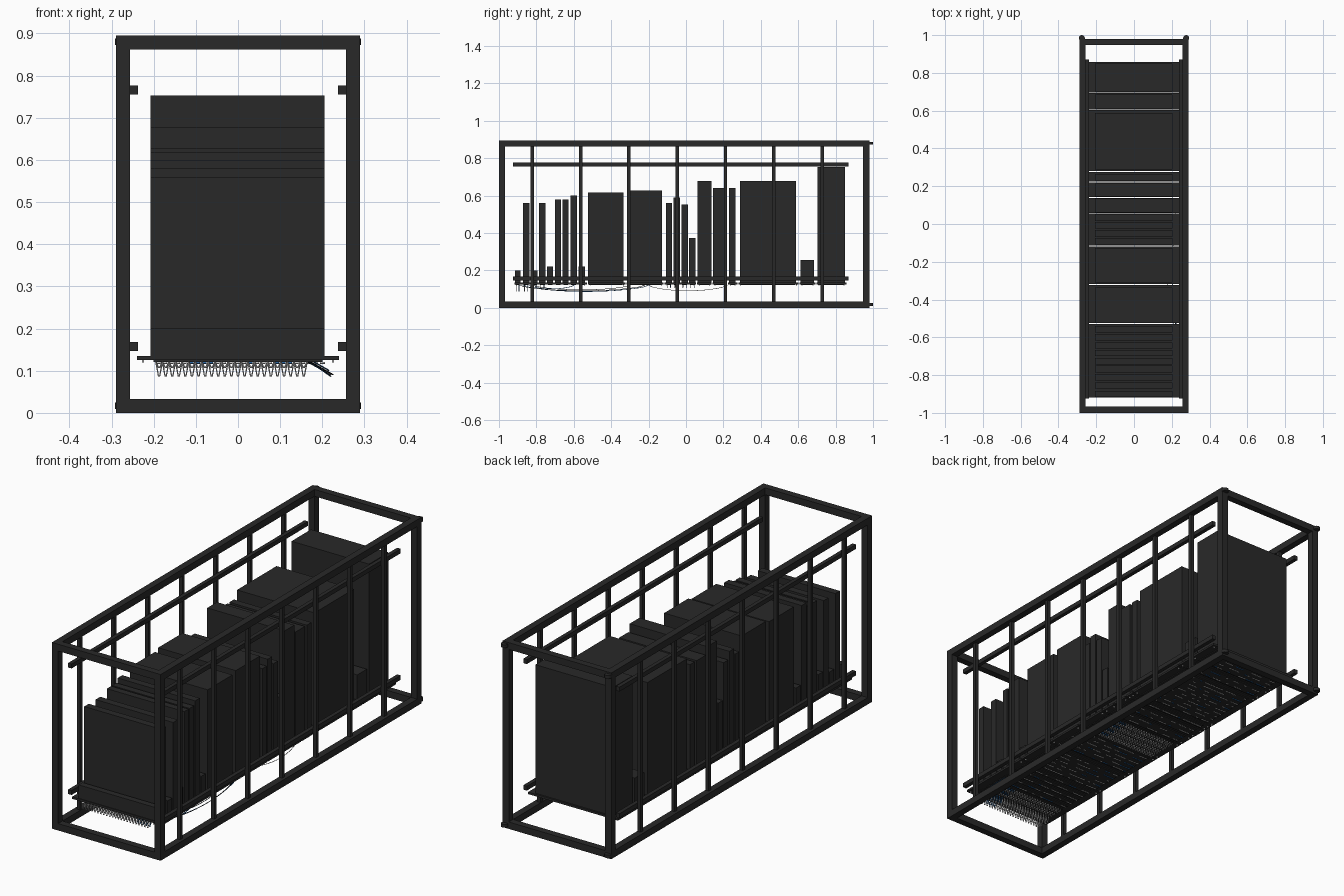
import bpy, bmesh, math, random
from mathutils import Matrix

if "Cube" in bpy.data.objects:
    bpy.data.objects.remove(bpy.data.objects["Cube"])

random.seed(4)


def material(name, rgb):
    m = bpy.data.materials.new(name)
    m.diffuse_color = (*rgb, 1)
    m.use_nodes = True
    m.node_tree.nodes["Principled BSDF"].inputs["Base Color"].default_value = m.diffuse_color
    return m


DARK = material("charcoal", (0.022, 0.022, 0.022))
GREY = material("pale_grey", (0.55, 0.55, 0.55))
BLUE = material("wire_blue", (0.02, 0.12, 0.33))
BLACK = material("wire_black", (0.01, 0.01, 0.01))


def boxes(name, spans, mat=DARK):
    """One object made of boxes given as (x0, x1, y0, y1, z0, z1)."""
    bm = bmesh.new()
    for x0, x1, y0, y1, z0, z1 in spans:
        t = Matrix.Translation(((x0 + x1) / 2, (y0 + y1) / 2, (z0 + z1) / 2))
        s = Matrix.Diagonal((x1 - x0, y1 - y0, z1 - z0, 1))
        bmesh.ops.create_cube(bm, size=1, matrix=t @ s)
    me = bpy.data.meshes.new(name)
    bm.to_mesh(me)
    bm.free()
    me.materials.append(mat)
    ob = bpy.data.objects.new(name, me)
    bpy.context.collection.objects.link(ob)
    return ob


def both(x0, x1, *rest):
    """A box and its mirror image across x = 0."""
    return [(x0, x1, *rest), (-x1, -x0, *rest)]


def wires(name, paths, radius, mat):
    cu = bpy.data.curves.new(name, 'CURVE')
    cu.dimensions = '3D'
    cu.bevel_depth = radius
    cu.bevel_resolution = 3
    for p in paths:
        s = cu.splines.new('POLY')
        s.use_smooth = True
        s.points.add(len(p) - 1)
        for q, co in zip(s.points, p):
            q.co = (*co, 1)
    cu.materials.append(mat)
    ob = bpy.data.objects.new(name, cu)
    bpy.context.collection.objects.link(ob)


# Outer frame
H, X, B, Y0, Y1 = 0.895, 0.289, 0.033, -1.0, 0.98
frame = []
for y in (Y0, Y1 - B):
    frame += both(X - B, X, y, y + B, 0, H)
    for z in (0, H - B):
        frame.append((-X + B, X - B, y, y + B, z, z + B))
for z in (0, H - B):
    frame += both(X - B, X, Y0 + B, Y1 - B, z, z + B)
boxes("frame", frame)

# Thin uprights along both sides
uprights = []
for i in range(7):
    y = -0.822 + i * 0.2583
    uprights += both(0.257, 0.275, y - 0.009, y + 0.009, B, H - B)
boxes("side_uprights", uprights)

# Inner rails
rails = []
for z in (0.147, 0.755):
    rails += both(0.237, 0.256, -0.925, 0.87, z, z + 0.021)
boxes("inner_rails", rails)

# Round knobs at the back corners
for sx in (-1, 1):
    for z in (0.017, 0.88):
        bpy.ops.mesh.primitive_cylinder_add(vertices=16, radius=0.016, depth=0.015,
                                            location=(sx * 0.276, 0.984, z))
        ob = bpy.context.object
        ob.name = "corner_knob"
        ob.data.materials.append(DARK)
        bpy.ops.object.shade_smooth_by_angle()

# Upright modules: start, end, top
modules = [(-.915, -.885, .20), (-.872, -.838, .56), (-.828, -.793, .20), (-.785, -.75, .56),
           (-.743, -.71, .22), (-.70, -.668, .58), (-.66, -.627, .58), (-.618, -.583, .60),
           (-.575, -.54, .22), (-.523, -.335, .617), (-.31, -.127, .628), (-.108, -.075, .56),
           (-.068, -.033, .59), (-.025, .01, .552), (.017, .052, .373), (.062, .135, .677),
           (.145, .215, .64), (.23, .265, .64), (.288, .588, .677), (.612, .685, .255),
           (.702, .85, .753)]
boxes("modules", [(-0.207, 0.205, a, b, 0.1355, t) for a, b, t in modules])

# Base plates with open slits between them, and socket strips below
cuts = [-.92, -.527, -.32, -.117, .057, .14, .223, .277, .605, .695, .86]
boxes("base_plates", [(-0.239, 0.239, a + 0.0025, b - 0.0025, 0.125, 0.135)
                      for a, b in zip(cuts, cuts[1:])])
boxes("socket_strips", [(-0.2, 0.2, a + 0.004, b - 0.004, 0.121, 0.126)
                        for a, b, t in modules])

# Small screws at the plate edges
boxes("screws", [s for a, b in zip(cuts, cuts[1:]) for y in (a + 0.015, b - 0.015)
                 for s in both(0.223, 0.228, y - 0.0025, y + 0.0025, 0.119, 0.126)], GREY)

# Rows of little wire loops and straight jumpers under the plates
STEP = 0.0156
loops = {"grey": [], "blue": []}
jumpers = {"grey": [], "blue": []}
for a, b, t in modules:
    front = b < -0.74
    packed = front or -0.11 < a < 0.03
    rows = 2 if packed else max(1, round((b - a) / 0.03))
    for r in range(rows):
        y = a + (r + 0.5) * (b - a) / rows
        i = 0
        while i < 23:
            x = -0.195 + i * STEP
            if packed:
                deep = 0.088 if b < -0.83 else 0.108
                kind = "blue" if i > 17 and r else "grey"
                loops[kind].append([(x, y, 0.122), (x + STEP * 0.4, y, deep),
                                    (x + STEP * 0.6, y, deep), (x + STEP, y, 0.122)])
                i += 1
            else:
                n = random.randint(1, 4)
                kind = "blue" if random.random() < 0.22 else "grey"
                for k in range(n):
                    u = x + k * STEP
                    jumpers[kind].append([(u, y, 0.1185), (u + STEP * 0.7, y, 0.1185)])
                i += n + random.randint(0, 3)
for kind, mat in (("grey", GREY), ("blue", BLUE)):
    wires(kind + "_wire_loops", loops[kind], 0.0018, mat)
    wires(kind + "_jumpers", jumpers[kind], 0.0025, mat)


# Long slack wires along the right side
def slack(ya, yb, x, out, drop):
    pts = []
    for i in range(25):
        u = i / 24
        k = max(0, math.sin(math.pi * u)) ** 0.6
        pts.append((x + out * k, ya + (yb - ya) * u, 0.121 - drop * k))
    return pts


wires("long_blue_wires", [slack(-.87, -.2, .17, .05, .034), slack(-.84, -.6, .18, .035, .02)],
      0.0016, BLUE)
wires("long_black_wires", [slack(-.89, -.22, .172, .053, .03), slack(-.82, -.3, .165, .045, .025)],
      0.0014, BLACK)
wires("long_grey_wire", [slack(-.2, .22, .17, .05, .03)], 0.0014, GREY)
